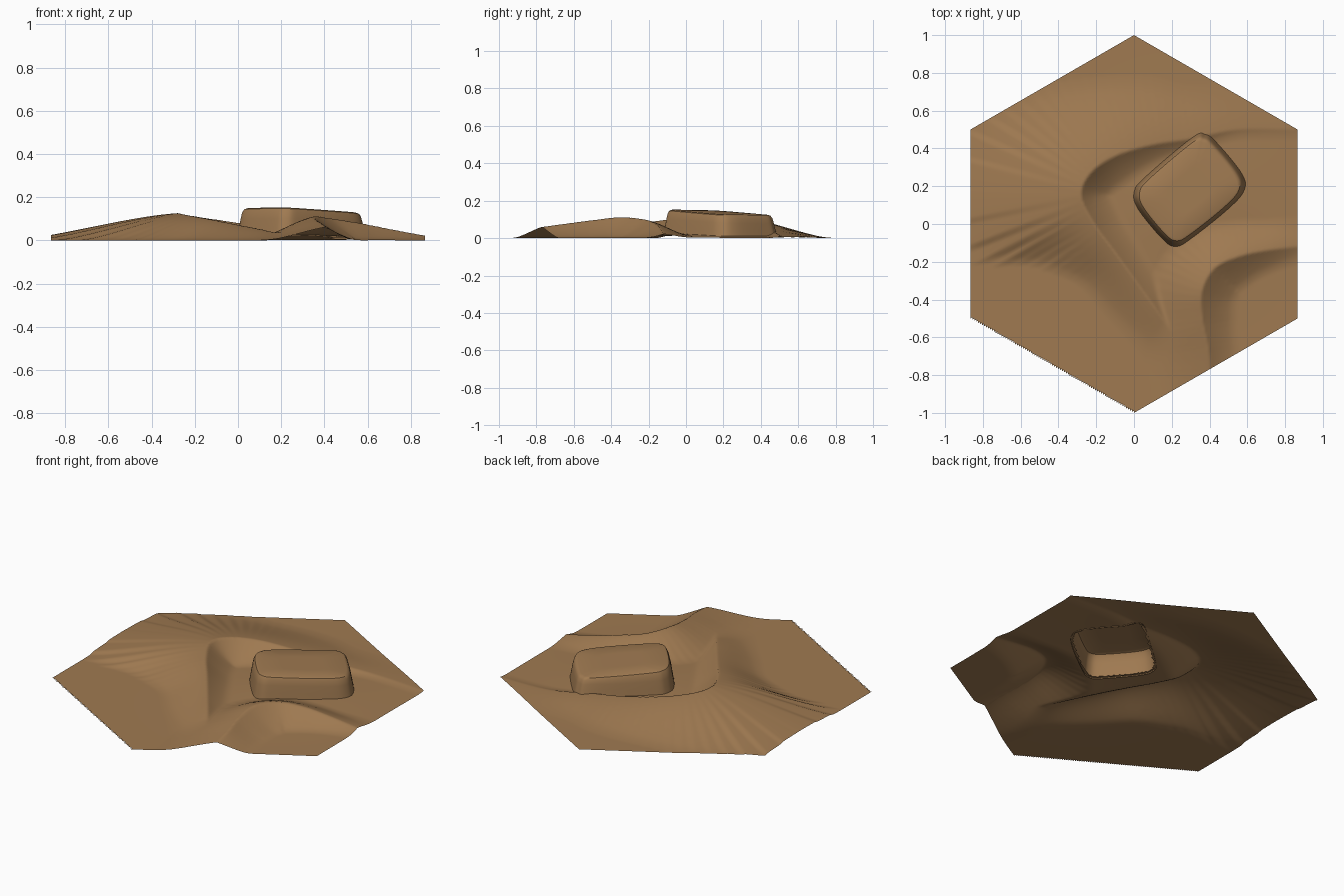
import bpy, bmesh, math
from mathutils import Vector

if "Cube" in bpy.data.objects:
    bpy.data.objects.remove(bpy.data.objects["Cube"])

sand = bpy.data.materials.new("warm brown sand")
sand.use_nodes = True
SAND = (0.35, 0.195, 0.083, 1)
sand.diffuse_color = SAND
sand.node_tree.nodes["Principled BSDF"].inputs["Base Color"].default_value = SAND

RINGS = 84

# Dune crests: x, y, height, windward length, slip face length
MAIN_CREST = [
    (.85, .5, .01, .2, .06), (.55, .5, .02, .25, .06), (.3, .45, .045, .3, .08),
    (.1, .42, .07, .38, .12), (-.1, .36, .1, .45, .17), (-.23, .27, .12, .6, .17),
    (-.28, .15, .13, .8, .17), (-.21, 0, .117, .42, .16), (-.1, -.15, .096, .27, .14),
    (.03, -.33, .07, .24, .12), (.13, -.47, .05, .22, .09), (.25, -.65, .015, .2, .06)]
SMALL_CREST = [
    (1, -.1, .01, .15, .1), (.86, -.12, .027, .16, .1), (.7, -.14, .057, .17, .13),
    (.56, -.17, .085, .2, .17), (.43, -.23, .105, .24, .2), (.36, -.35, .116, .28, .2),
    (.36, -.5, .1, .3, .19), (.39, -.65, .08, .32, .17), (.4, -.77, .064, .32, .18),
    (.4, -.95, .04, .3, .2)]
MESA_OUTLINE = [
    (0, .17), (.02, .08), (.15, -.08), (.22, -.12), (.3, -.08), (.5, .08),
    (.585, .18), (.57, .27), (.44, .43), (.38, .475), (.31, .46), (.06, .25)]


def spline(points, steps, closed=False):
    """Sample a smooth curve through points of any dimension."""
    n = len(points)
    pick = (lambda i: points[i % n]) if closed else (lambda i: points[min(max(i, 0), n - 1)])
    out = []
    for i in range(n if closed else n - 1):
        for s in range(steps):
            t = s / steps
            out.append([b + t * (c - a) / 2 + t * t * (a - 2.5 * b + 2 * c - d / 2)
                        + t ** 3 * (1.5 * (b - c) + (d - a) / 2)
                        for a, b, c, d in zip(pick(i - 1), pick(i), pick(i + 1), pick(i + 2))])
    if not closed:
        out.append(list(points[-1]))
    return out


def dune_height(x, y, crest, floor):
    """Long rise up to the crest on one side, steep slip face on the other."""
    best = None
    for a, b in zip(crest, crest[1:]):
        dx, dy = b[0] - a[0], b[1] - a[1]
        rx, ry = x - a[0], y - a[1]
        t = min(max((rx * dx + ry * dy) / (dx * dx + dy * dy), 0), 1)
        gap = (rx - t * dx) ** 2 + (ry - t * dy) ** 2
        if best is None or gap < best[0]:
            best = (gap, t, a, b, dx * ry - dy * rx)
    gap, t, a, b, side = best
    top, wind, slip = (a[k] + t * (b[k] - a[k]) for k in (2, 3, 4))
    d = math.sqrt(gap)
    if side > 0:
        fade = max(1 - d / slip, 0) ** 1.4
    else:
        u = min(d / wind, 1)
        fade = 0.5 * (1 - u) + 0.5 * (1 - u * u * (3 - 2 * u))
    return floor + max(top - floor, 0) * fade


main_crest = spline(MAIN_CREST, 5)
small_crest = spline(SMALL_CREST, 5)
mesa_outline = [Vector(p) for p in spline(MESA_OUTLINE, 8, closed=True)]
mesa_centre = sum(mesa_outline, Vector((0, 0))) / len(mesa_outline)


def ground_height(x, y):
    floor = 0.026 * math.exp(-((x - .25) ** 2 + (y - .1) ** 2) / .15)
    a = dune_height(x, y, main_crest, floor)
    b = dune_height(x, y, small_crest, floor)
    blend = 0.016
    h = max(blend - abs(a - b), 0) / blend
    return max(max(a, b) + (h * h - 1) * blend / 4, 0)


def in_mesa(x, y, scale):
    x, y = mesa_centre.x + (x - mesa_centre.x) / scale, mesa_centre.y + (y - mesa_centre.y) / scale
    inside = False
    for p, q in zip(mesa_outline, mesa_outline[1:] + mesa_outline[:1]):
        if (p.y > y) != (q.y > y) and x < p.x + (y - p.y) * (q.x - p.x) / (q.y - p.y):
            inside = not inside
    return inside


def finish(name, bm, sharp_angle):
    bmesh.ops.recalc_face_normals(bm, faces=bm.faces)
    if sum(f.normal.z for f in bm.faces) < 0:
        bmesh.ops.reverse_faces(bm, faces=bm.faces)
    mesh = bpy.data.meshes.new(name)
    bm.to_mesh(mesh)
    bm.free()
    mesh.materials.append(sand)
    obj = bpy.data.objects.new(name, mesh)
    bpy.context.collection.objects.link(obj)
    bpy.ops.object.select_all(action="DESELECT")
    obj.select_set(True)
    bpy.context.view_layer.objects.active = obj
    bpy.ops.object.shade_smooth_by_angle(angle=math.radians(sharp_angle))


# Hexagonal dune sheet, open underneath and below the mesa
bm = bmesh.new()
axis_a = Vector((0, 1)) / RINGS
axis_b = Vector((math.cos(math.pi / 6), 0.5)) / RINGS
lattice = {}
for i in range(-RINGS, RINGS + 1):
    for j in range(-RINGS, RINGS + 1):
        if abs(i + j) <= RINGS:
            p = axis_a * i + axis_b * j
            lattice[i, j] = bm.verts.new((p.x, p.y, ground_height(p.x, p.y)))
for i, j in lattice:
    for ring in (((i, j), (i, j + 1), (i + 1, j)),
                 ((i + 1, j), (i, j + 1), (i + 1, j + 1))):
        if all(k in lattice for k in ring):
            corners = [lattice[k] for k in ring]
            if not all(in_mesa(v.co.x, v.co.y, 0.97) for v in corners):
                bm.faces.new(corners)
bmesh.ops.delete(bm, geom=[v for v in bm.verts if not v.link_faces], context="VERTS")
finish("dune_ground", bm, 60)

# Flat-topped mesa with steep walls and a gently tilted top
bm = bmesh.new()
rings = []
for scale, rise in ((1, 0), (.975, .3), (.95, .62), (.925, .85), (.895, .96), (.85, 1), (.4, 1)):
    ring = []
    for p in mesa_outline:
        q = mesa_centre + (p - mesa_centre) * scale
        top = 0.156 - 0.035 * q.x - 0.045 * q.y
        base = ground_height(p.x, p.y) - 0.006
        ring.append(bm.verts.new((q.x, q.y, base + (top - base) * rise)))
    rings.append(ring)
count = len(mesa_outline)
for low, high in zip(rings, rings[1:]):
    for k in range(count):
        n = (k + 1) % count
        bm.faces.new((low[k], low[n], high[n], high[k]))
bm.faces.new(rings[-1])
finish("mesa", bm, 35)
